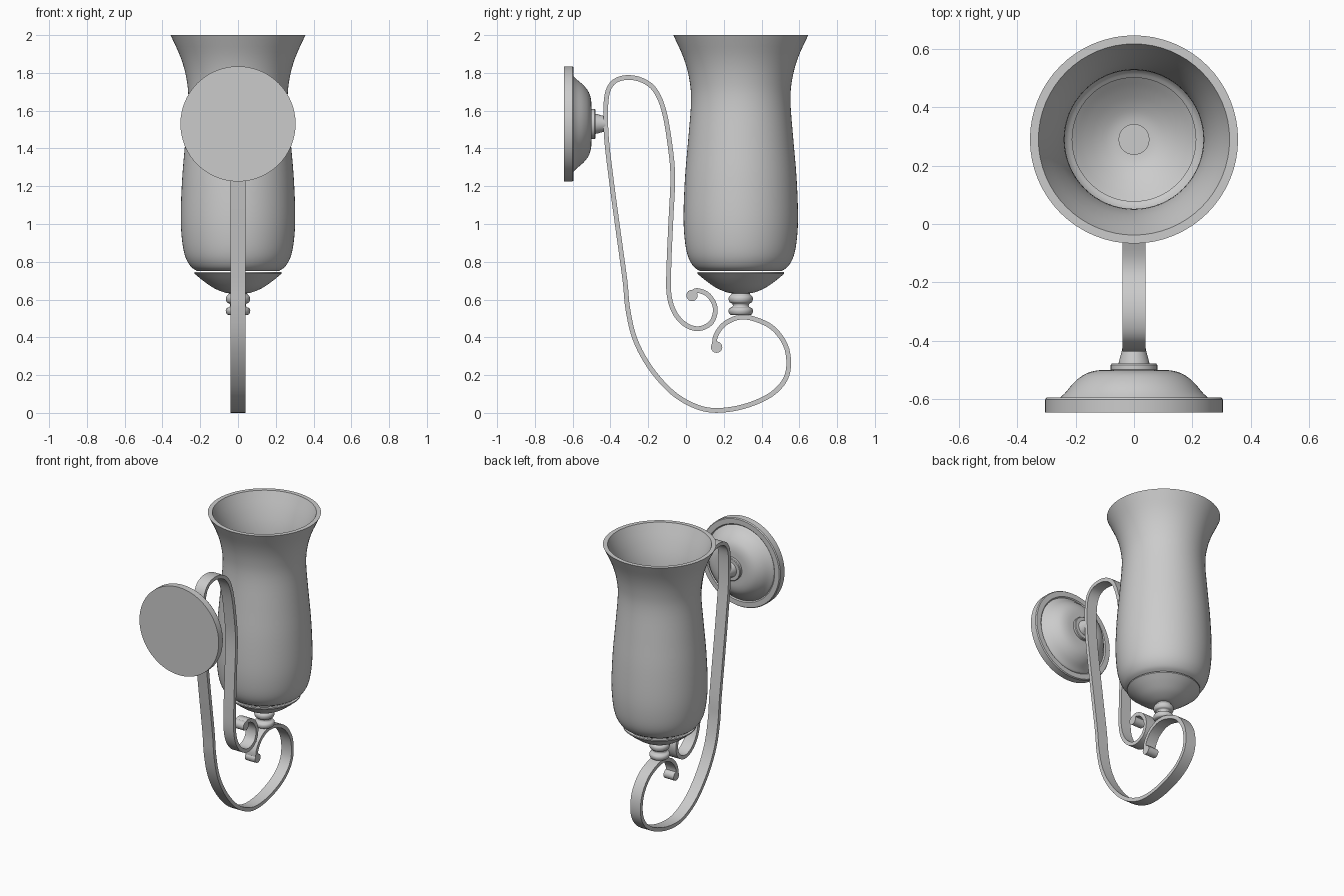
import bpy, bmesh, math
from mathutils import Vector, Matrix

cube = bpy.data.objects.get("Cube")
if cube:
    bpy.data.objects.remove(cube, do_unlink=True)

grey = bpy.data.materials.new("satin grey metal")
grey.use_nodes = True
colour = (0.6, 0.6, 0.6, 1)
grey.diffuse_color = colour
grey.node_tree.nodes["Principled BSDF"].inputs["Base Color"].default_value = colour


def smooth_path(points, steps):
    """Catmull-Rom curve through the points."""
    pts = [Vector(p) for p in points]
    pts = [2 * pts[0] - pts[1]] + pts + [2 * pts[-1] - pts[-2]]
    result = []
    for a, b, c, d in zip(pts, pts[1:], pts[2:], pts[3:]):
        for i in range(steps):
            t = i / steps
            result.append(0.5 * (2 * b + (c - a) * t
                                 + (2 * a - 5 * b + 4 * c - d) * t * t
                                 + (3 * b - a - 3 * c + d) * t ** 3))
    return result + [pts[-2]]


def finish(name, bm, angle=35):
    bmesh.ops.remove_doubles(bm, verts=bm.verts, dist=0.0001)
    bmesh.ops.recalc_face_normals(bm, faces=bm.faces)
    mesh = bpy.data.meshes.new(name)
    bm.to_mesh(mesh)
    bm.free()
    mesh.materials.append(grey)
    obj = bpy.data.objects.new(name, mesh)
    bpy.context.collection.objects.link(obj)
    bpy.ops.object.select_all(action='DESELECT')
    obj.select_set(True)
    bpy.context.view_layer.objects.active = obj
    bpy.ops.object.shade_smooth_by_angle(angle=math.radians(angle))
    return obj


def lathe(name, profile, matrix, closed=False, sides=64):
    """Revolve (radius, height) points around the local z axis."""
    bm = bmesh.new()
    verts = [bm.verts.new((r, 0, h)) for r, h in profile]
    pairs = list(zip(verts, verts[1:]))
    if closed:
        pairs.append((verts[-1], verts[0]))
    edges = [bm.edges.new(p) for p in pairs]
    bmesh.ops.spin(bm, geom=verts + edges, cent=(0, 0, 0), axis=(0, 0, 1),
                   angle=math.tau, steps=sides, use_merge=True)
    bm.transform(matrix)
    return finish(name, bm)


upright = Matrix.Translation((0, 0.29, 0))
wallward = Matrix.Translation((0, 0, 1.53)) @ Matrix.Rotation(-math.pi / 2, 4, 'X')

# Flared shade, open at both ends
outer = smooth_path([(0.215, 0.75), (0.25, 0.775), (0.28, 0.83), (0.297, 0.92),
                     (0.303, 1.05), (0.295, 1.25), (0.278, 1.45), (0.263, 1.65),
                     (0.273, 1.77), (0.303, 1.88), (0.357, 2.0)], 4)
inner = smooth_path([(0.328, 2.0), (0.28, 1.88), (0.249, 1.77), (0.238, 1.65),
                     (0.253, 1.45), (0.27, 1.25), (0.278, 1.05), (0.272, 0.92),
                     (0.257, 0.84), (0.234, 0.795), (0.212, 0.775)], 4)
lathe("glass_shade", outer + inner, upright, closed=True)

# Bowl holding the shade
bowl_outer = smooth_path([(0.03, 0.632), (0.07, 0.637), (0.13, 0.662),
                          (0.185, 0.7), (0.23, 0.737)], 4)
bowl_inner = smooth_path([(0.215, 0.747), (0.17, 0.71), (0.12, 0.677),
                          (0.07, 0.657), (0, 0.652)], 4)
lathe("shade_bowl", [(0, 0.632)] + bowl_outer + [(0.23, 0.745)] + bowl_inner, upright)
lathe("bowl_screw", [(0, 0.64), (0.053, 0.64), (0.053, 0.664), (0, 0.664)], upright, sides=32)

# Beaded stem below the bowl
beads = smooth_path([(0.048, 0.64), (0.05, 0.628), (0.062, 0.615), (0.064, 0.6),
                     (0.058, 0.585), (0.044, 0.577), (0.044, 0.562), (0.06, 0.554),
                     (0.065, 0.54), (0.06, 0.524), (0.05, 0.518)], 4)
lathe("beaded_stem", [(0, 0.64)] + beads + [(0, 0.518)], upright, sides=40)

# Round wall plate with its dome and stud
dome = smooth_path([(0.255, -0.597), (0.235, -0.578), (0.205, -0.543),
                    (0.17, -0.516), (0.13, -0.503), (0.08, -0.5)], 4)
lathe("wall_plate", [(0, -0.647), (0.305, -0.647), (0.305, -0.602), (0.3, -0.595),
                     (0.265, -0.595), (0.258, -0.602)] + dome + [(0, -0.5)], wallward)
lathe("plate_stud", [(0, -0.503), (0.08, -0.503), (0.08, -0.484), (0.076, -0.479),
                     (0.053, -0.479), (0.05, -0.465), (0.043, -0.44), (0.04, -0.425),
                     (0, -0.425)], wallward, sides=40)

# Scrolled flat strap, drawn in the (y, z) plane
strap_line = [(0.025, 0.63), (0.06, 0.648), (0.12, 0.622), (0.155, 0.555),
              (0.135, 0.48), (0.07, 0.446), (0, 0.465), (-0.06, 0.53),
              (-0.09, 0.63), (-0.09, 0.79), (-0.08, 1.02), (-0.07, 1.25),
              (-0.085, 1.42), (-0.117, 1.6), (-0.165, 1.71), (-0.235, 1.762),
              (-0.32, 1.775), (-0.39, 1.745), (-0.422, 1.66), (-0.422, 1.47),
              (-0.395, 1.23), (-0.36, 0.97), (-0.323, 0.7), (-0.308, 0.55),
              (-0.27, 0.39), (-0.19, 0.24), (-0.075, 0.11), (0.045, 0.037),
              (0.16, 0.013), (0.31, 0.035), (0.455, 0.1), (0.535, 0.2),
              (0.535, 0.335), (0.47, 0.44), (0.375, 0.493), (0.285, 0.506),
              (0.205, 0.472), (0.158, 0.41), (0.15, 0.35)]
half_width, half_thick = 0.039, 0.0125
path = smooth_path(strap_line, 5)
bm = bmesh.new()
rings = []
for i, p in enumerate(path):
    along = (path[min(i + 1, len(path) - 1)] - path[max(i - 1, 0)]).normalized()
    side = Vector((-along.y, along.x)) * half_thick
    corners = [(-1, -1), (1, -1), (1, 1), (-1, 1)]
    rings.append([bm.verts.new((sx * half_width, p.x + s * side.x, p.y + s * side.y))
                  for sx, s in corners])
for a, b in zip(rings, rings[1:]):
    for k in range(4):
        n = (k + 1) % 4
        bm.faces.new((a[k], a[n], b[n], b[k]))
bm.faces.new(rings[0])
bm.faces.new(rings[-1])
finish("scroll_strap", bm)

# Rolled ends of the strap
for name, y, z in (("upper_scroll_end", 0.032, 0.622), ("lower_scroll_end", 0.162, 0.348)):
    bm = bmesh.new()
    bmesh.ops.create_cone(bm, cap_ends=True, segments=24, radius1=0.03, radius2=0.03,
                          depth=2 * half_width)
    bm.transform(Matrix.Translation((0, y, z)) @ Matrix.Rotation(math.pi / 2, 4, 'Y'))
    finish(name, bm)
